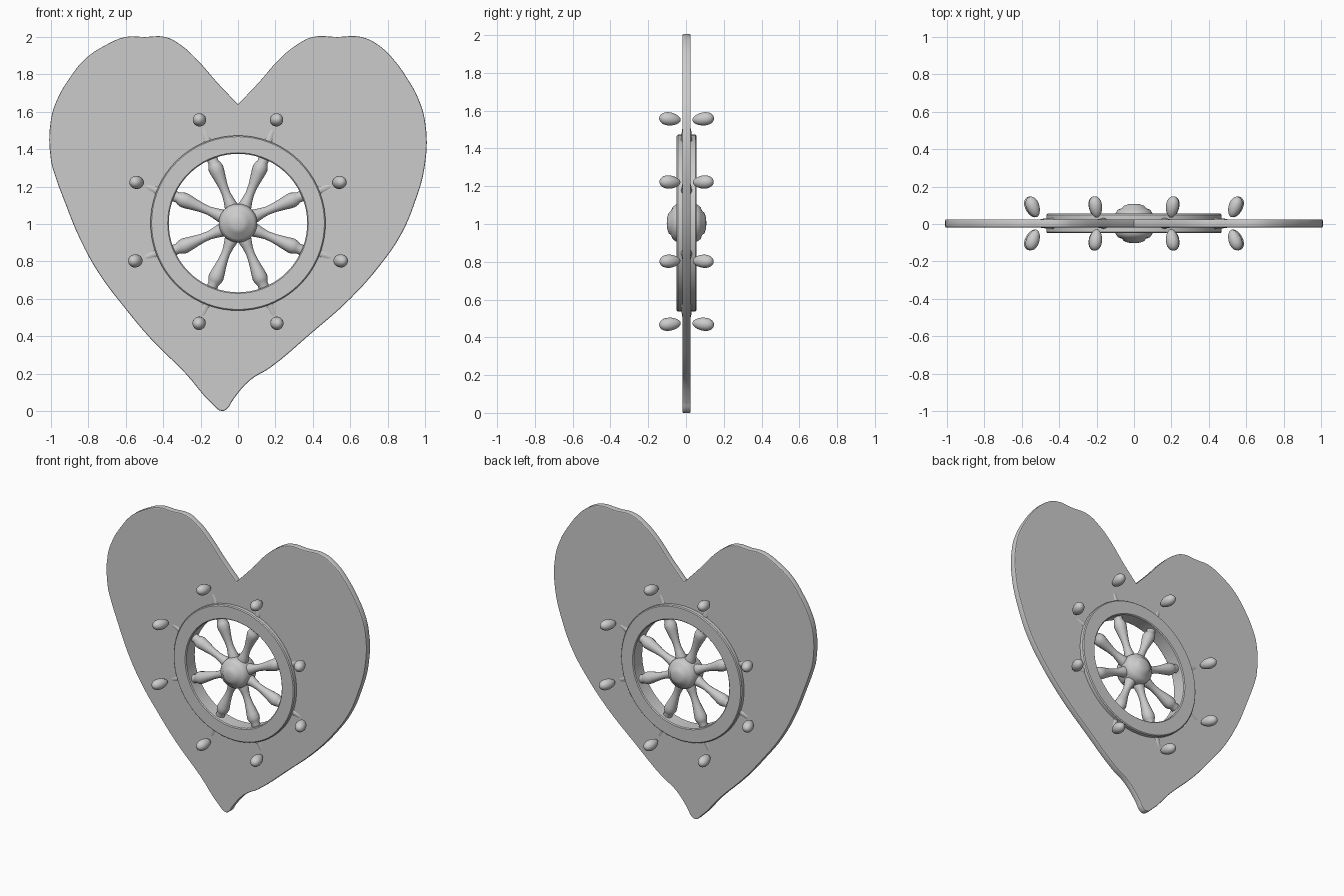
import bpy, bmesh, math
from mathutils import Vector

if "Cube" in bpy.data.objects:
    bpy.data.objects.remove(bpy.data.objects["Cube"])

CZ = 1.005          # wheel centre height
PY = 0.003          # plate mid-plane


def lathe(name, profile, origin, axis, segs=24, closed=False):
    """Revolve (radius, height) points about an axis through origin."""
    rot = Vector((0, 0, 1)).rotation_difference(Vector(axis).normalized())
    bm = bmesh.new()
    rings = []
    for r, h in profile:
        if r < 1e-5:
            pts = [(0, 0, h)]
        else:
            pts = [(r * math.cos(2 * math.pi * i / segs),
                    r * math.sin(2 * math.pi * i / segs), h) for i in range(segs)]
        rings.append([bm.verts.new(rot @ Vector(p) + Vector(origin)) for p in pts])
    pairs = list(zip(rings, rings[1:]))
    if closed:
        pairs.append((rings[-1], rings[0]))
    for a, b in pairs:
        for i in range(segs):
            j = (i + 1) % segs
            quad = [a[i % len(a)], a[j % len(a)], b[j % len(b)], b[i % len(b)]]
            bm.faces.new(list(dict.fromkeys(quad)))
    bmesh.ops.recalc_face_normals(bm, faces=bm.faces)
    me = bpy.data.meshes.new(name)
    bm.to_mesh(me)
    bm.free()
    ob = bpy.data.objects.new(name, me)
    bpy.context.collection.objects.link(ob)
    smooth(ob)
    return ob


def smooth(ob):
    bpy.ops.object.select_all(action='DESELECT')
    ob.select_set(True)
    bpy.context.view_layer.objects.active = ob
    bpy.ops.object.shade_smooth_by_angle(angle=math.radians(40))


# Heart plate: lopsided outline with a round hole behind the wheel rim
outline = [(0, 1.64), (.11, 1.755), (.22, 1.88), (.31, 1.955), (.40, 2), (.53, 2), (.66, 2),
           (.76, 1.95), (.84, 1.87), (.91, 1.77), (.96, 1.68), (1, 1.55), (1, 1.32),
           (.94, 1.10), (.87, .94), (.76, .78), (.60, .60), (.385, .41), (.17, .23),
           (.065, .165), (-.03, .055), (-.055, .015), (-.085, 0), (-.135, .035),
           (-.28, .2), (-.47, .39), (-.62, .57), (-.74, .73), (-.845, .92), (-.925, 1.115),
           (-.98, 1.265), (-1, 1.34), (-1, 1.56), (-.96, 1.68), (-.9, 1.78), (-.82, 1.88),
           (-.71, 1.955), (-.6, 2), (-.5, 2), (-.39, 2), (-.31, 1.96), (-.22, 1.88), (-.11, 1.755)]
hole = [(.42 * math.cos(t * math.pi / 8), CZ + .42 * math.sin(t * math.pi / 8)) for t in range(16)]
cu = bpy.data.curves.new("heart_plate", 'CURVE')
cu.dimensions = '2D'
cu.fill_mode = 'BOTH'
cu.resolution_u = 4
cu.extrude = 0.016
cu.bevel_depth = 0.006
cu.bevel_resolution = 1
cu.offset = -0.006
for pts in (outline, hole):
    sp = cu.splines.new('BEZIER')
    sp.bezier_points.add(len(pts) - 1)
    sp.use_cyclic_u = True
    for bp, (x, z) in zip(sp.bezier_points, pts):
        bp.co = (x, z, 0)
        kind = 'VECTOR' if (x, z) == (0, 1.64) else 'AUTO'
        bp.handle_left_type = bp.handle_right_type = kind
plate = bpy.data.objects.new("heart_plate", cu)
bpy.context.collection.objects.link(plate)
plate.rotation_euler = (math.pi / 2, 0, 0)
plate.location.y = PY
bpy.context.view_layer.objects.active = plate
plate.select_set(True)
bpy.ops.object.convert(target='MESH')
smooth(plate)

# Wheel rim with softened corners
c = (0, PY, CZ)
a, b, h, e = .370, .468, .052, .006
lathe("wheel_rim", [(a, -h + e), (a + e, -h), (b - e, -h), (b, -h + e),
                    (b, h - e), (b - e, h), (a + e, h), (a, h - e)],
      c, (0, 1, 0), 72, closed=True)

# Stepped round hub, same on both faces
half = [(0, .105), (.03, .103), (.055, .094), (.064, .082), (.085, .074),
        (.097, .058), (.103, .035), (.103, 0)]
lathe("hub", half + [(r, -y) for r, y in reversed(half[:-1])], c, (0, 1, 0), 40)

# Turned spokes
spoke = [(.036, .07), (.036, .10), (.028, .135), (.023, .17), (.025, .21), (.031, .25),
         (.038, .29), (.041, .315), (.036, .335), (.028, .35), (.03, .385)]
angles = [s * t for t in (23, 68, 112, 157) for s in (1, -1)]
for i, deg in enumerate(angles):
    t = math.radians(deg)
    lathe(f"spoke_{i}", spoke, c, (math.cos(t), 0, math.sin(t)), 16)

# Handle stems half sunk in the plate, and egg-shaped knobs on both faces
stem = [(.030, .455), (.027, .49), (.025, .52), (.020, .545), (0, .555)]
egg = []
for k in range(13):
    u = math.pi * k / 12
    egg.append((.035 * math.sin(u) * (1 - .14 * math.cos(u)) if 0 < k < 12 else 0,
                -.058 * math.cos(u)))
egg = [(r, hh) for r, hh in egg]
knobs = [(.205, 1.556), (.540, 1.222), (.547, .803), (.207, .470)]
n = 0
for x, z in knobs:
    for sx in (1, -1):
        d = Vector((sx * x, 0, z - CZ)).normalized()
        lathe(f"handle_stem_{n}", stem, c, d, 16)
        for sy in (1, -1):
            axis = (d.x * .42, sy, d.z * .12)
            lathe(f"knob_{n}_{'back' if sy > 0 else 'front'}", egg,
                  (sx * x, PY + sy * .088, z), axis, 20)
        n += 1
